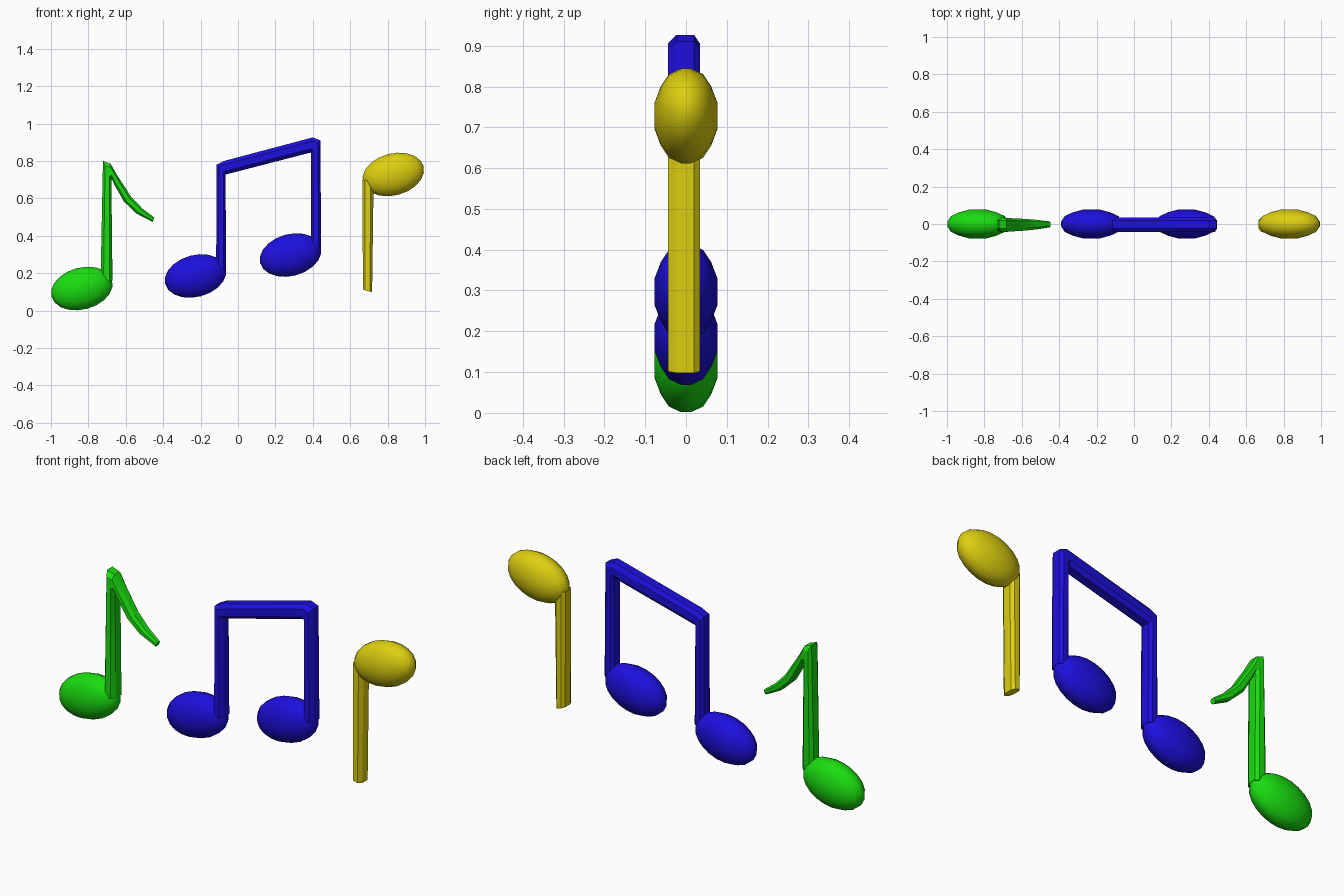
import bpy, bmesh, math

if "Cube" in bpy.data.objects:
    bpy.data.objects.remove(bpy.data.objects["Cube"])


def material(name, rgb):
    m = bpy.data.materials.new(name)
    m.diffuse_color = (*rgb, 1)
    m.use_nodes = True
    m.node_tree.nodes["Principled BSDF"].inputs["Base Color"].default_value = m.diffuse_color
    return m


GREEN = material("green", (0.01, 0.72, 0.005))
BLUE = material("blue", (0.012, 0.005, 0.72))
YELLOW = material("yellow", (0.72, 0.62, 0.005))


def finish(name, bm, mat, angle):
    bmesh.ops.recalc_face_normals(bm, faces=bm.faces)
    me = bpy.data.meshes.new(name)
    bm.to_mesh(me)
    bm.free()
    ob = bpy.data.objects.new(name, me)
    bpy.context.collection.objects.link(ob)
    me.materials.append(mat)
    bpy.ops.object.select_all(action='DESELECT')
    ob.select_set(True)
    bpy.context.view_layer.objects.active = ob
    bpy.ops.object.shade_smooth_by_angle(angle=math.radians(angle))
    return ob


def bridge(bm, rings):
    n = len(rings[0])
    for a, b in zip(rings, rings[1:]):
        for i in range(n):
            j = (i + 1) % n
            bm.faces.new((a[i], a[j], b[j], b[i]))


# Tilted lens-shaped note head
def head(name, cx, cz, mat, segs=20):
    bm = bmesh.new()
    half = [(0.28, 0.077), (0.62, 0.062), (0.88, 0.042), (1.0, 0.012)]
    prof = [(r, -y) for r, y in half] + [(r, y) for r, y in reversed(half)]
    t = math.radians(15)
    rings = []
    for r, y in prof:
        ring = []
        for i in range(segs):
            a = 2 * math.pi * i / segs
            u, v = 0.168 * r * math.cos(a), 0.112 * r * math.sin(a)
            ring.append(bm.verts.new((cx + u * math.cos(t) - v * math.sin(t), y,
                                      cz + u * math.sin(t) + v * math.cos(t))))
        rings.append(ring)
    bridge(bm, rings)
    bm.faces.new(rings[0])
    bm.faces.new(rings[-1])
    return finish(name, bm, mat, 50)


# Bevelled bar swept through (outer x, z, inner x, z, depth factor) sections
SECTION = [(0, -0.024), (0.25, -0.044), (0.75, -0.044), (1, -0.024),
           (1, 0.02), (0.75, 0.034), (0.25, 0.034), (0, 0.02)]


def bar(name, sections, mat):
    bm = bmesh.new()
    rings = [[bm.verts.new((ox + (ix - ox) * t, y * d, oz + (iz - oz) * t))
              for t, y in SECTION] for ox, oz, ix, iz, d in sections]
    bridge(bm, rings)
    bm.faces.new(rings[0])
    bm.faces.new(rings[-1])
    return finish(name, bm, mat, 30)


# Green single note with a flag
head("green_note_head", -0.835, 0.118, GREEN)
bar("green_stem_and_flag", [
    (-0.735, 0.15, -0.671, 0.16, 1),
    (-0.722, 0.80, -0.677, 0.69, 1),
    (-0.682, 0.786, -0.674, 0.703, 0.95),
    (-0.645, 0.722, -0.662, 0.675, 0.9),
    (-0.57, 0.607, -0.61, 0.583, 0.8),
    (-0.51, 0.545, -0.543, 0.519, 0.65),
    (-0.447, 0.497, -0.457, 0.474, 0.4)], GREEN)

# Blue pair of notes joined by a beam
head("blue_left_head", -0.227, 0.185, BLUE)
head("blue_right_head", 0.281, 0.297, BLUE)
bar("blue_stems_and_beam", [
    (-0.117, 0.22, -0.063, 0.225, 1),
    (-0.114, 0.78, -0.067, 0.727, 1),
    (-0.075, 0.80, -0.064, 0.728, 1),
    (0.40, 0.926, 0.388, 0.845, 1),
    (0.44, 0.91, 0.390, 0.838, 1),
    (0.445, 0.335, 0.390, 0.33, 1)], BLUE)

# Yellow note with a hanging stem
head("yellow_note_head", 0.83, 0.728, YELLOW)
bar("yellow_stem", [
    (0.665, 0.70, 0.725, 0.69, 1),
    (0.668, 0.112, 0.717, 0.098, 1)], YELLOW)
